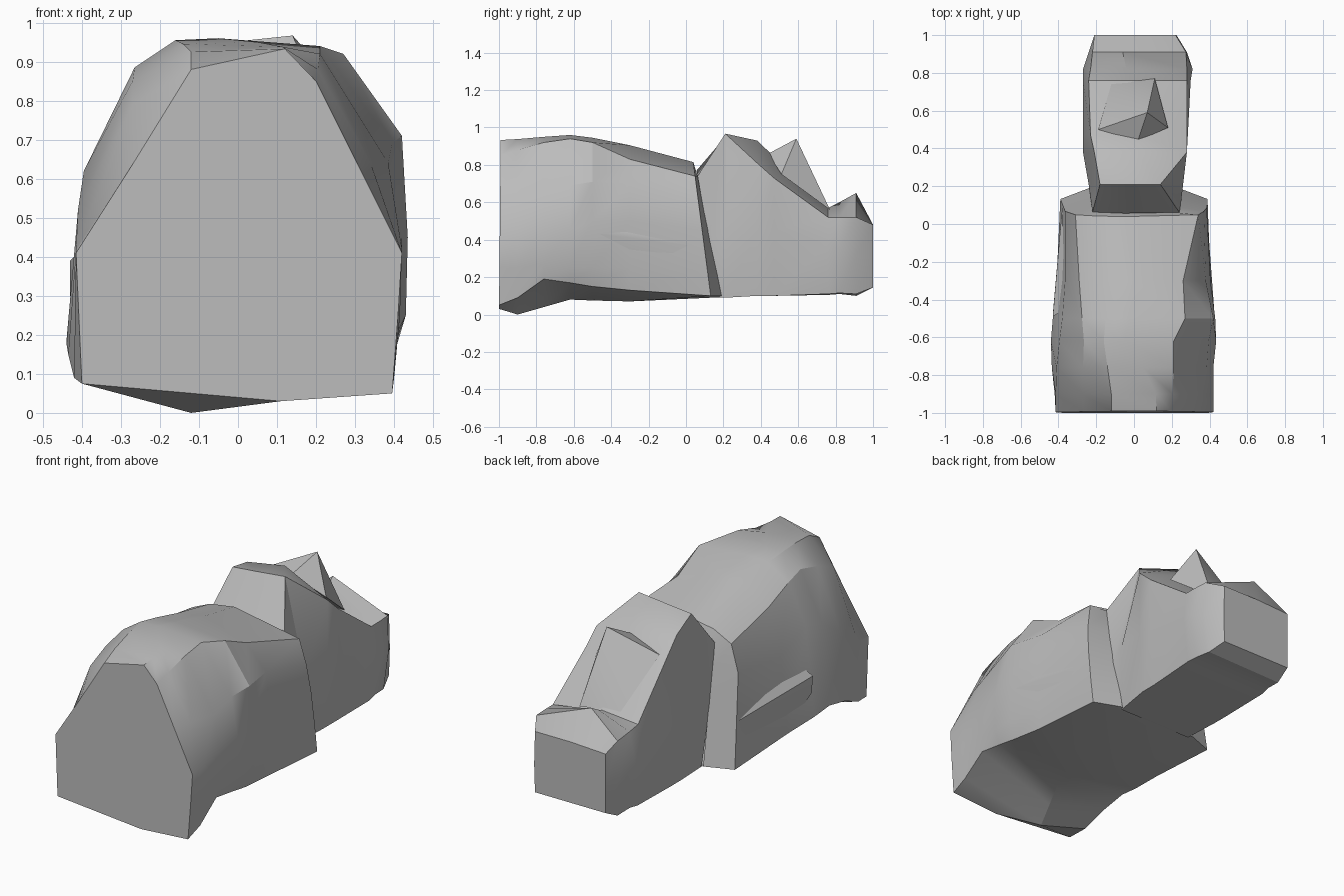
import bpy, bmesh, math

stone = bpy.data.materials.new("grey_stone")
stone.diffuse_color = (0.5, 0.5, 0.5, 1)


def finish(bm, name):
    bmesh.ops.recalc_face_normals(bm, faces=bm.faces)
    me = bpy.data.meshes.new(name)
    bm.to_mesh(me)
    bm.free()
    me.materials.append(stone)
    ob = bpy.data.objects.new(name, me)
    bpy.context.collection.objects.link(ob)
    bpy.ops.object.select_all(action='DESELECT')
    ob.select_set(True)
    bpy.context.view_layer.objects.active = ob
    bpy.ops.object.shade_smooth_by_angle(angle=math.radians(28))


def loft(name, sections, cap):
    """Bridge sections (y at z=0, y shift per z, [(x, z), ...]); cap one end ring."""
    bm = bmesh.new()
    rings = [[bm.verts.new((x, y + s * z, z)) for x, z in pts] for y, s, pts in sections]
    n = len(rings[0])
    for a, b in zip(rings, rings[1:]):
        for i in range(n):
            j = (i + 1) % n
            bm.faces.new((a[i], a[j], b[j], b[i]))
    bm.faces.new(rings[cap])
    finish(bm, name)


def hull(name, points):
    bm = bmesh.new()
    for p in points:
        bm.verts.new(p)
    bmesh.ops.convex_hull(bm, input=bm.verts)
    finish(bm, name)


# Body: rounded block, tallest near the front, tapering to the shoulders
front = [(.11, .03), (.395, .05), (.41, .25), (.42, .41), (.31, .63), (.20, .85),
         (.12, .933), (-.12, .88), (-.265, .645), (-.415, .41), (-.40, .075)]
lip = [(-.12, 0), (.40, .09), (.415, .25), (.42, .42), (.34, .64), (.205, .88),
       (.115, .938), (-.12, .925), (-.27, .79), (-.415, .42), (-.42, .09)]
pinch = [(-.06, .04), (.40, .19), (.415, .27), (.42, .45), (.385, .64), (.21, .92),
         (.05, .95), (-.14, .945), (-.27, .85), (-.41, .52), (-.435, .15)]
belly = [(0, .08), (.40, .17), (.43, .25), (.435, .45), (.395, .69), (.21, .94),
         (-.05, .96), (-.16, .955), (-.265, .885), (-.395, .62), (-.44, .18)]
waist = [(0, .075), (.40, .15), (.43, .25), (.43, .5), (.42, .71), (.27, .92),
         (-.02, .945), (-.15, .935), (-.275, .86), (-.38, .65), (-.43, .16)]
chest = [(0, .07), (.39, .13), (.405, .25), (.405, .5), (.38, .70), (.26, .83),
         (0, .905), (-.15, .885), (-.29, .80), (-.365, .55), (-.41, .14)]
shoulder = [(0, .09), (.39, .1), (.39, .25), (.385, .45), (.37, .60), (.34, .74),
            (-.05, .815), (-.2, .79), (-.31, .74), (-.365, .60), (-.39, .1)]
neck = [(x * .61, min(z, .74)) for x, z in shoulder]
loft("body", [(-1.0, .01, front), (-.9, 0, lip), (-.76, 0, pinch), (-.62, 0, belly),
              (-.5, 0, waist), (-.3, 0, chest), (.145, -.13, shoulder),
              (.21, -.2, neck)], 0)

# Head: steep forehead, brow, then a face sloping down to the blunt end
loft("head", [
    (.195, -.18, [(-.22, .09), (.23, .09), (.25, .4), (.24, .74), (-.05, .77), (-.22, .73), (-.23, .4)]),
    (.21, 0, [(-.22, .09), (.24, .09), (.26, .45), (.14, .967), (-.02, .95), (-.18, .935), (-.24, .45)]),
    (.38, 0, [(-.24, .1), (.26, .1), (.28, .45), (.28, .81), (.02, .93), (-.21, .89), (-.27, .45)]),
    (.47, 0, [(-.24, .1), (.26, .1), (.285, .45), (.28, .73), (.02, .845), (-.23, .84), (-.27, .45)]),
    (.76, 0, [(-.24, .105), (.27, .11), (.30, .38), (.28, .52), (-.02, .57), (-.24, .55), (-.27, .36)]),
    (.82, 0, [(-.23, .11), (.26, .115), (.31, .35), (.28, .52), (-.04, .60), (-.23, .53), (-.27, .35)]),
    (.91, 0, [(-.22, .1), (.25, .11), (.28, .32), (.275, .52), (-.06, .65), (-.22, .51), (-.24, .33)]),
    (1.0, 0, [(-.21, .145), (.22, .145), (.225, .3), (.22, .48), (.0, .48), (-.21, .47), (-.21, .3)])], -1)

# Nose: pyramid with a long slope running down to the left cheek
hull("nose", [(.07, .59, .94), (.11, .77, .56), (.18, .51, .75), (.02, .44, .86),
              (-.19, .50, .82), (-.12, .74, .58)])

# Arms: shallow wedges along both sides
hull("right_arm", [(.385, .08, .36), (.425, -.46, .43), (.41, -.36, .45),
                   (.385, .05, .3), (.40, -.4, .3)])
hull("left_arm", [(-.38, .09, .35), (-.43, -.49, .39), (-.365, -.45, .46),
                  (-.38, .05, .25), (-.395, -.4, .2), (-.43, -.48, .3)])
